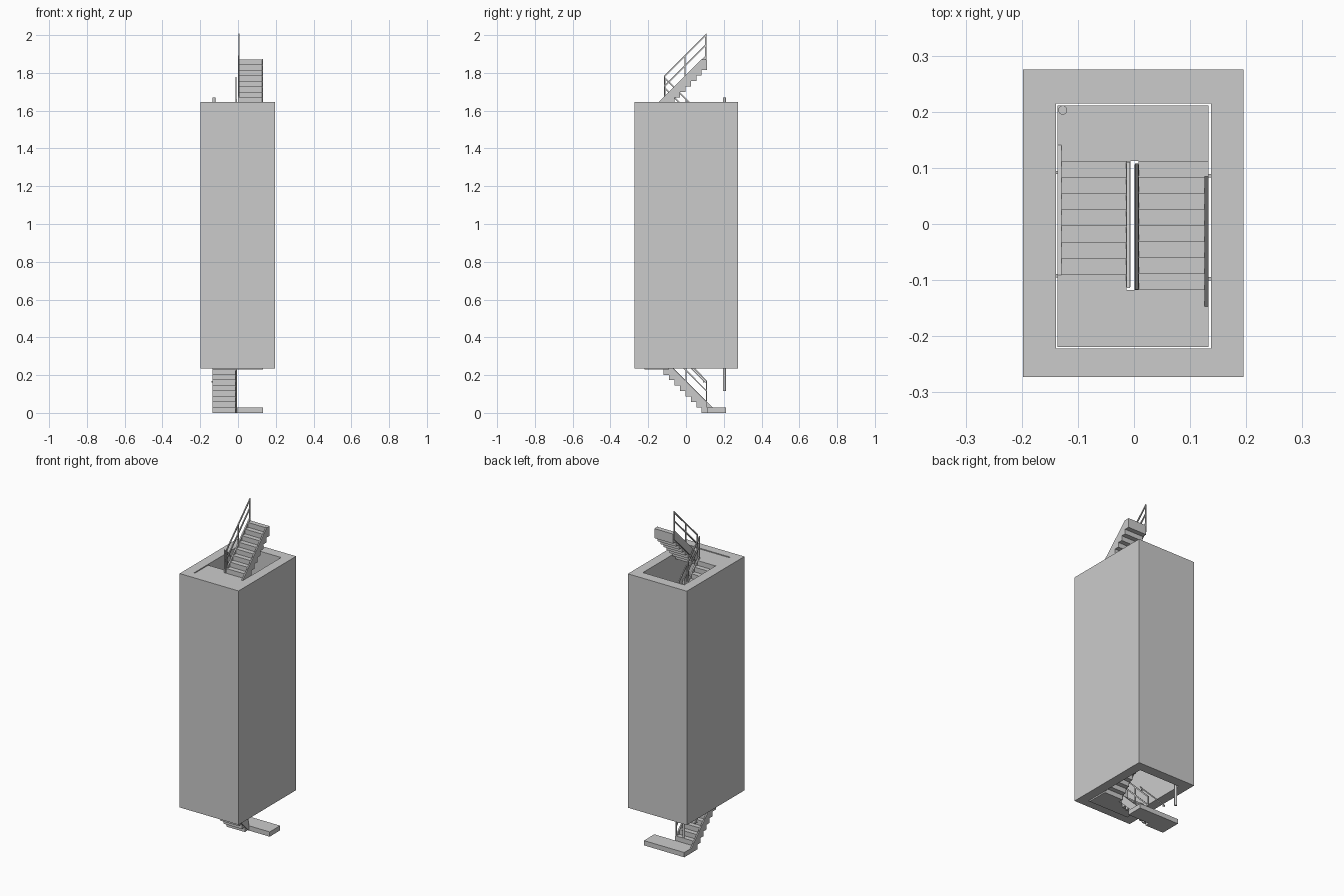
import bpy, bmesh

if "Cube" in bpy.data.objects:
    bpy.data.objects.remove(bpy.data.objects["Cube"])

R = 0.0288                       # riser height = tread depth
N = 8                            # steps per flight
Y_FRONT, Y_BACK = -0.118, 0.112  # landing edges
RUN = (Y_BACK - Y_FRONT) / N
XL, XR = -0.136, 0.133           # clear stair width
GAP_L, GAP_R = -0.006, 0.001     # central well


def finish(bm, name):
    bmesh.ops.recalc_face_normals(bm, faces=bm.faces)
    me = bpy.data.meshes.new(name)
    bm.to_mesh(me)
    bm.free()
    ob = bpy.data.objects.new(name, me)
    bpy.context.collection.objects.link(ob)
    return ob


def prism(bm, pts, x0, x1):
    """Extrude a (y, z) profile from x0 to x1."""
    f = bm.faces.new([bm.verts.new((x0, y, z)) for y, z in pts])
    ext = bmesh.ops.extrude_face_region(bm, geom=[f])
    vs = [v for v in ext["geom"] if isinstance(v, bmesh.types.BMVert)]
    bmesh.ops.translate(bm, verts=vs, vec=(x1 - x0, 0, 0))


def box(bm, x0, x1, y0, y1, z0, z1):
    prism(bm, [(y0, z0), (y1, z0), (y1, z1), (y0, z1)], x0, x1)


# Shaft: open rectangular tube
bm = bmesh.new()
rings = []
for (x0, x1, y0, y1) in ((-0.198, 0.195, -0.273, 0.275), (-0.139, 0.137, -0.222, 0.215)):
    for z in (0.235, 1.645):
        rings.append([bm.verts.new((x, y, z)) for x, y in
                      ((x0, y0), (x1, y0), (x1, y1), (x0, y1))])
for a, b in ((0, 1), (2, 3), (0, 2), (1, 3)):
    for i in range(4):
        j = (i + 1) % 4
        bm.faces.new((rings[a][i], rings[a][j], rings[b][j], rings[b][i]))
finish(bm, "shaft_walls")

# Landings at alternating ends
for k in range(4):
    for name, lvl, y0, y1 in (("back_landing", 1, Y_BACK, 0.211),
                              ("front_landing", 9, -0.219, Y_FRONT)):
        top = (lvl + 16 * k) * R
        bm = bmesh.new()
        box(bm, XL, XR, y0, y1, top - R, top)
        finish(bm, f"{name}_{k}")

# Flights with stringers, railings and wall handrails
for i in range(8):
    left = i % 2 == 0
    z0 = (1 + N * i) * R

    def P(s, h):
        """Distance along the flight in treads, height above its lower landing."""
        return (Y_BACK - s * RUN if left else Y_FRONT + s * RUN, z0 + h)

    def band(bm, s0, s1, lo, hi, x0, x1):
        """Sloped strip; lo and hi are measured from the nosing line."""
        prism(bm, [P(s0, (s0 + 1) * R + lo), P(s1, (s1 + 1) * R + lo),
                   P(s1, (s1 + 1) * R + hi), P(s0, (s0 + 1) * R + hi)], x0, x1)

    inner = GAP_L if left else GAP_R
    d = -1 if left else 1
    wall = XL if left else XR

    # stepped top and stepped underside
    top, under = [], []
    for k in range(N):
        top += [P(k, (k + 1) * R), P(k + 1, (k + 1) * R)]
        under += [P(k, (k - 1) * R), P(k + 1, (k - 1) * R)]
    bm = bmesh.new()
    prism(bm, top + under[::-1], inner + d * 0.007, wall)
    finish(bm, f"steps_{i}")

    # inner stringer and wall skirting
    bm = bmesh.new()
    band(bm, 0, 7.8, -2 * R, -0.002, inner, inner + d * 0.008)
    band(bm, -1, 7.05, -R, 0.001, wall - d * 0.007, wall)
    finish(bm, f"stringers_{i}")

    # inner railing: two sloped rails, three posts
    bm = bmesh.new()
    xa, xb = inner + d * 0.001, inner + d * 0.007
    for h in (0.055, 0.108):
        band(bm, 0.05, 7.85, h - 0.005, h + 0.005, xa, xb)
    for s in (0.15, 3.9, 7.75):
        y, z = P(s, (s + 1) * R)
        box(bm, xa, xb, y - 0.003, y + 0.003, z - 0.02, z + 0.108)
    finish(bm, f"railing_{i}")

    # wall handrail with brackets
    if i < 6:
        bm = bmesh.new()
        band(bm, 0.3, 7.4, 0.090, 0.098, wall - d * 0.008, wall - d * 0.002)
        for s in (0.7, 7.1):
            y, z = P(s, (s + 1) * R + 0.09)
            box(bm, wall - d * 0.006, wall + d * 0.004, y - 0.003, y + 0.003, z - 0.006, z + 0.002)
        finish(bm, f"wall_handrail_{i}")

# Corner pipe
bpy.ops.mesh.primitive_cylinder_add(vertices=24, radius=0.008, depth=1.555,
                                    location=(-0.127, 0.203, 0.8925))
pipe = bpy.context.object
pipe.name = "corner_pipe"
bpy.ops.object.shade_smooth_by_angle()
